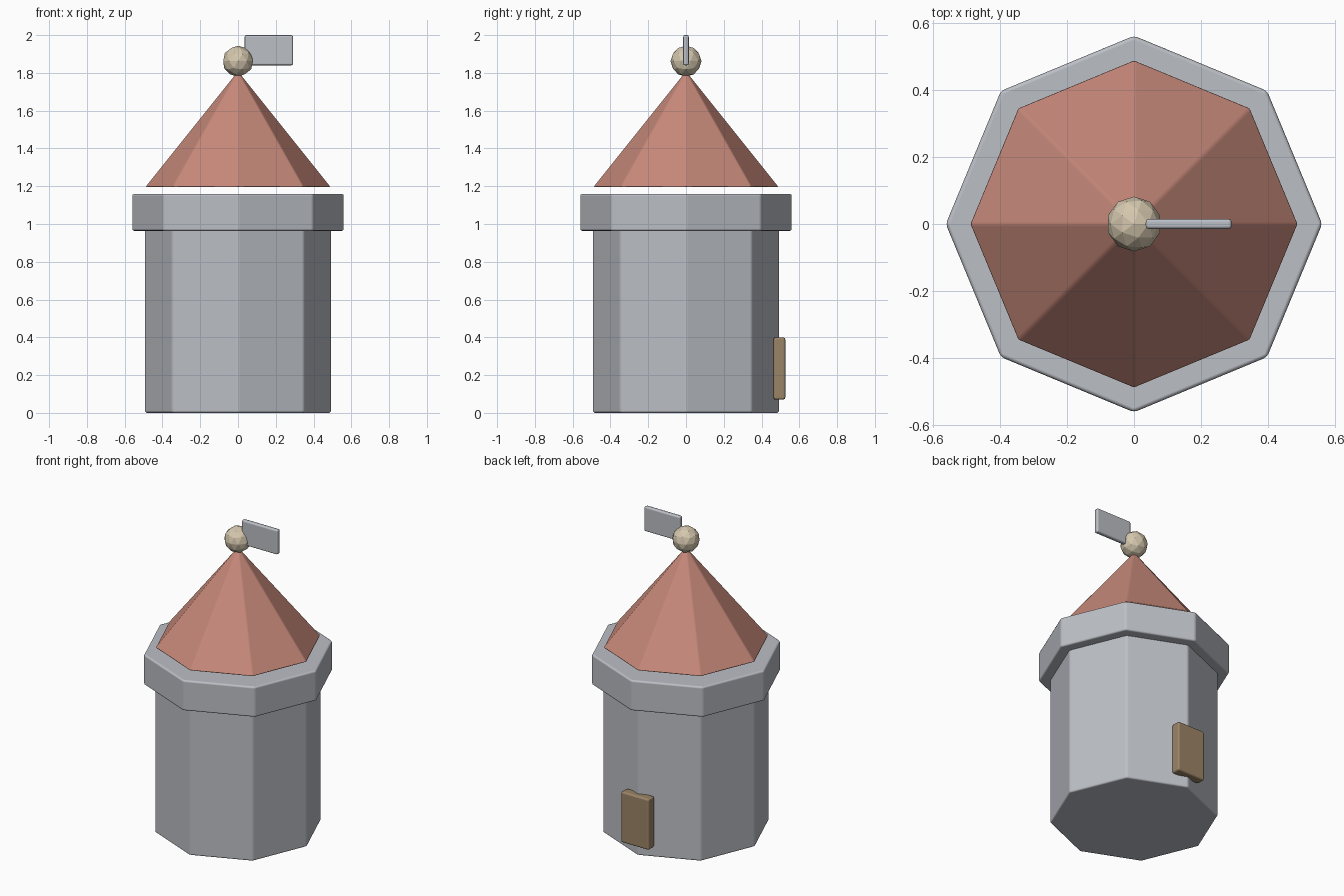
import bpy
import math

if "Cube" in bpy.data.objects:
    bpy.data.objects.remove(bpy.data.objects["Cube"])


def material(name, rgb):
    m = bpy.data.materials.new(name)
    m.diffuse_color = (*rgb, 1)
    m.use_nodes = True
    m.node_tree.nodes["Principled BSDF"].inputs["Base Color"].default_value = m.diffuse_color
    return m


STONE = material("grey stone", (0.50, 0.52, 0.56))
ROOF = material("terracotta", (0.57, 0.25, 0.195))
WOOD = material("brown wood", (0.33, 0.23, 0.135))
KNOB = material("pale sand", (0.66, 0.57, 0.42))


def finish(name, mat, bevel=0.0):
    """Name and colour the active object, and soften its edges."""
    ob = bpy.context.object
    ob.name = name
    ob.data.materials.append(mat)
    if bevel:
        bpy.ops.object.transform_apply(location=False, rotation=True, scale=True)
        for p in ob.data.polygons:
            p.use_smooth = True
        mod = ob.modifiers.new("soft edges", "BEVEL")
        mod.width = bevel
        mod.segments = 2
        mod.limit_method = "ANGLE"
        mod.angle_limit = math.radians(30)
        mod.harden_normals = True
    return ob


def octagon(name, mat, r1, r2, z0, z1, bevel):
    bpy.ops.mesh.primitive_cone_add(vertices=8, radius1=r1, radius2=r2,
                                    depth=z1 - z0, location=(0, 0, (z0 + z1) / 2))
    return finish(name, mat, bevel)


def box(name, mat, lo, hi, bevel):
    bpy.ops.mesh.primitive_cube_add(size=1, location=[(a + b) / 2 for a, b in zip(lo, hi)])
    bpy.context.object.scale = [b - a for a, b in zip(lo, hi)]
    return finish(name, mat, bevel)


# Tower body, overhanging collar and roof floating just above it
octagon("tower_body", STONE, 0.495, 0.495, 0.0, 0.98, 0.012)
octagon("collar", STONE, 0.562, 0.562, 0.963, 1.16, 0.012)
octagon("roof", ROOF, 0.492, 0.0, 1.195, 1.81, 0.008)

# Faceted knob on the tip of the roof
bpy.ops.mesh.primitive_ico_sphere_add(subdivisions=2, radius=0.082, location=(0, 0, 1.862))
finish("roof_knob", KNOB)

# Flag at the top, door at the back
box("flag", STONE, (0.035, -0.015, 1.84), (0.292, 0.015, 2.0), 0.01)
box("door", WOOD, (-0.1, 0.463, 0.07), (0.1, 0.526, 0.4), 0.012)
